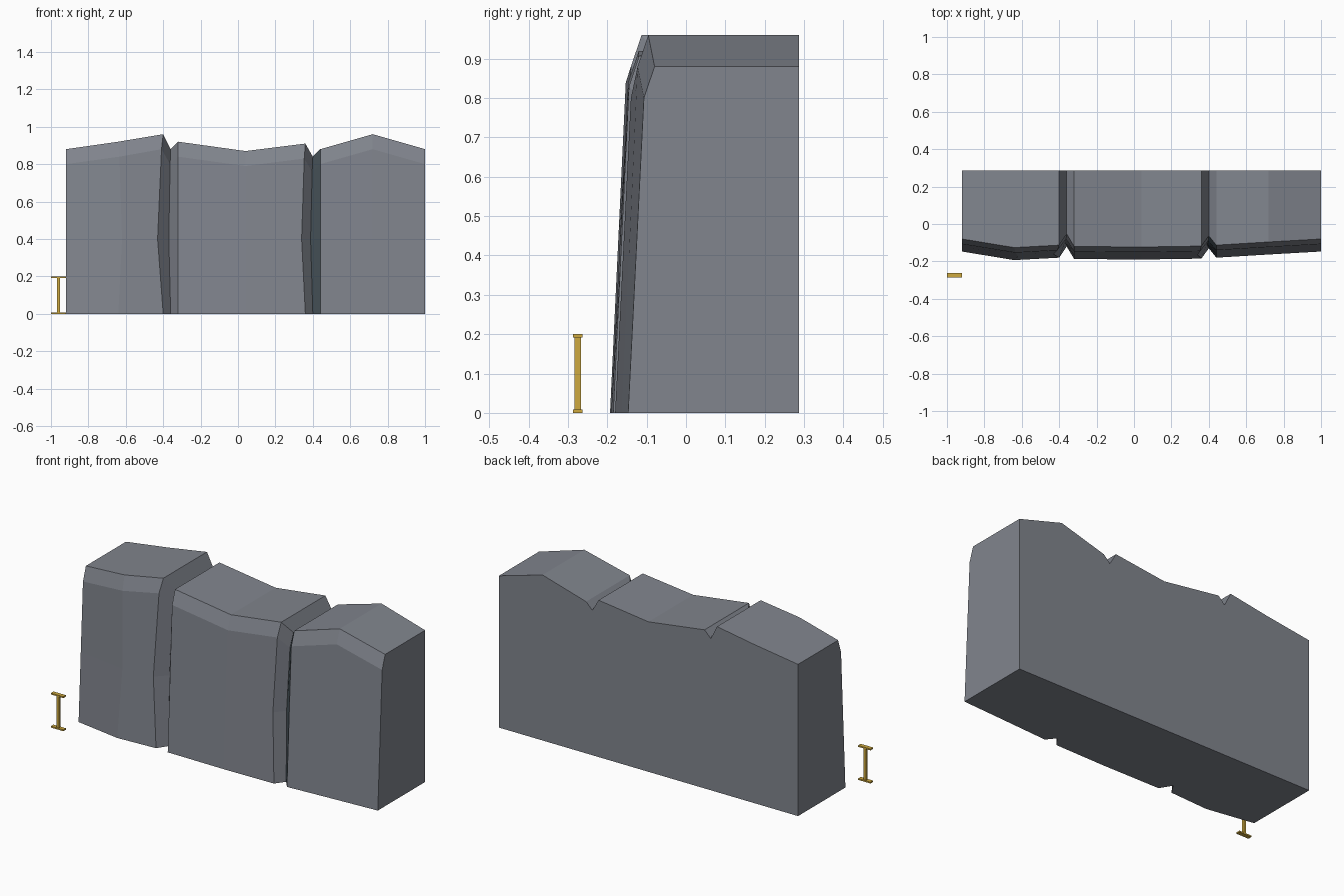
import bpy
import bmesh

cube = bpy.data.objects.get("Cube")
if cube:
    bpy.data.objects.remove(cube, do_unlink=True)


def material(name, rgb):
    m = bpy.data.materials.new(name)
    m.use_nodes = True
    color = (*rgb, 1)
    m.diffuse_color = color
    bsdf = m.node_tree.nodes["Principled BSDF"]
    bsdf.inputs["Base Color"].default_value = color
    bsdf.inputs["Roughness"].default_value = 0.9
    return m


def finish(bm, name, *mats):
    bmesh.ops.recalc_face_normals(bm, faces=bm.faces)
    mesh = bpy.data.meshes.new(name)
    bm.to_mesh(mesh)
    bm.free()
    for m in mats:
        mesh.materials.append(m)
    obj = bpy.data.objects.new(name, mesh)
    bpy.context.collection.objects.link(obj)


stone = material("grey stone", (0.22, 0.235, 0.27))
seam = material("dark damp seam", (0.07, 0.095, 0.11))
yellow = material("ochre yellow", (0.62, 0.40, 0.05))

# Rock face: x, foot y, crest height, sideways shift at mid height
STATIONS = [
    (-0.92, -0.147, 0.88, 0), (-0.64, -0.193, 0.92, 0.02),
    (-0.40, -0.18, 0.96, -0.03), (-0.36, -0.12, 0.88, -0.01),
    (-0.32, -0.187, 0.92, 0), (0.04, -0.19, 0.87, 0),
    (0.36, -0.185, 0.91, -0.02), (0.40, -0.13, 0.84, -0.012),
    (0.44, -0.18, 0.88, 0), (0.72, -0.163, 0.96, 0), (1.0, -0.147, 0.88, 0),
]
BACK = 0.287
SEAM_STATION = 7

bm = bmesh.new()
loops = []
for x, foot, crest, shift in STATIONS:
    shoulder = crest - 0.08
    section = [(x, BACK, 0), (x, foot, 0),
               (x + shift, foot + 0.04 * 0.4 / shoulder, 0.4),
               (x + shift * 0.3, foot + 0.04, shoulder),
               (x, foot + 0.067, crest), (x, BACK, crest)]
    loops.append([bm.verts.new(p) for p in section])
n = len(loops[0])
for i, (a, b) in enumerate(zip(loops, loops[1:])):
    for j in range(n):
        k = (j + 1) % n
        face = bm.faces.new((a[j], a[k], b[k], b[j]))
        # Front faces on one side of the right-hand crack are dark
        if i == SEAM_STATION and j in (1, 2, 3):
            face.material_index = 1
bm.faces.new(loops[0])
bm.faces.new(loops[-1])
finish(bm, "rock_wall", stone, seam)

# Scale bar: post with a flange at each end
bm = bmesh.new()


def box(center, size):
    verts = bmesh.ops.create_cube(bm, size=1)["verts"]
    bmesh.ops.scale(bm, vec=size, verts=verts)
    bmesh.ops.translate(bm, vec=center, verts=verts)


box((-0.96, -0.275, 0.1), (0.016, 0.016, 0.2))
for z in (0.004, 0.196):
    box((-0.96, -0.275, z), (0.08, 0.024, 0.008))
finish(bm, "scale_bar", yellow)
